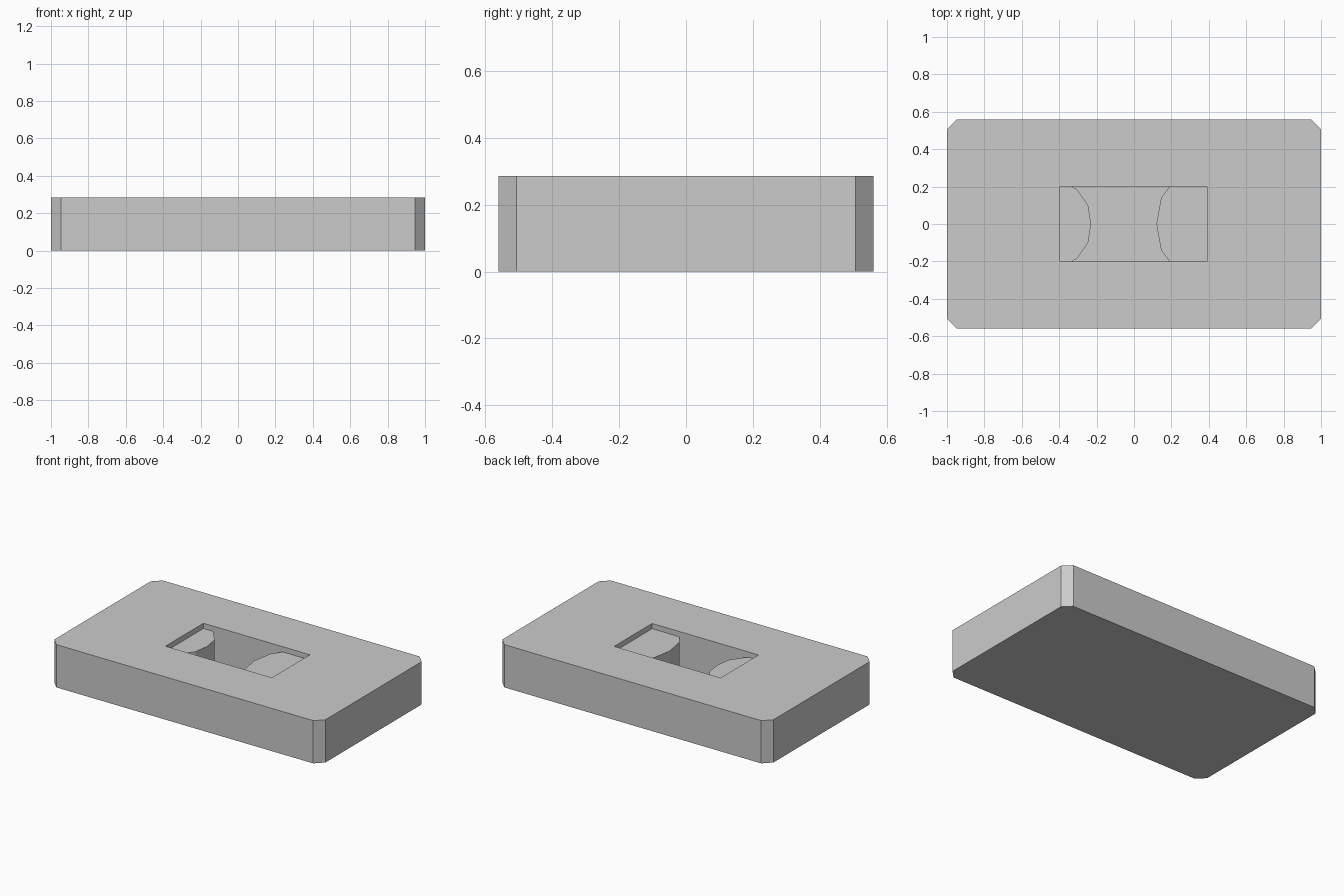
import bpy, bmesh

if "Cube" in bpy.data.objects:
    bpy.data.objects.remove(bpy.data.objects["Cube"])

HX, HY, H = 1.0, 0.56, 0.285      # half length, half width, height
C = 0.053                         # corner chamfer
X0, X1, PY = -0.395, 0.39, 0.2    # recess extents
FLOOR, STEP = 0.045, 0.25         # recess floor and step heights


def prism(name, outline, z0, z1):
    """Extrude a flat counter-clockwise outline from z0 to z1."""
    bm = bmesh.new()
    face = bm.faces.new([bm.verts.new((x, y, z0)) for x, y in outline])
    top = bmesh.ops.extrude_face_region(bm, geom=[face])["geom"]
    verts = [v for v in top if isinstance(v, bmesh.types.BMVert)]
    bmesh.ops.translate(bm, verts=verts, vec=(0, 0, z1 - z0))
    bmesh.ops.recalc_face_normals(bm, faces=bm.faces)
    mesh = bpy.data.meshes.new(name)
    bm.to_mesh(mesh)
    bm.free()
    obj = bpy.data.objects.new(name, mesh)
    bpy.context.collection.objects.link(obj)
    return obj


# Slab with cut corners
slab = prism("slab", [(-HX + C, -HY), (HX - C, -HY), (HX, -HY + C), (HX, HY - C),
                      (HX - C, HY), (-HX + C, HY), (-HX, HY - C), (-HX, -HY + C)], 0, H)

# Rectangular recess cut into the top
cutter = prism("recess_cutter", [(X0, -PY), (X1, -PY), (X1, PY), (X0, PY)], FLOOR, H + 0.1)
cut = slab.modifiers.new("recess", "BOOLEAN")
cut.operation = "DIFFERENCE"
cut.solver = "EXACT"
cut.object = cutter
bpy.context.view_layer.objects.active = slab
bpy.ops.object.modifier_apply(modifier=cut.name)
bpy.data.objects.remove(cutter)


# Curved steps at both ends of the recess, mirrored about y = 0
def step(name, end, half_arc):
    arc = half_arc + [(x, -y) for x, y in reversed(half_arc) if y]
    prism(name, [(end, -PY)] + arc + [(end, PY)], FLOOR, STEP)


step("left_step", X0, [(-0.33, -PY), (-0.305, -0.185), (-0.245, -0.1), (-0.23, 0)])
step("right_step", X1, [(0.19, -PY), (0.145, -0.14), (0.12, 0)])
